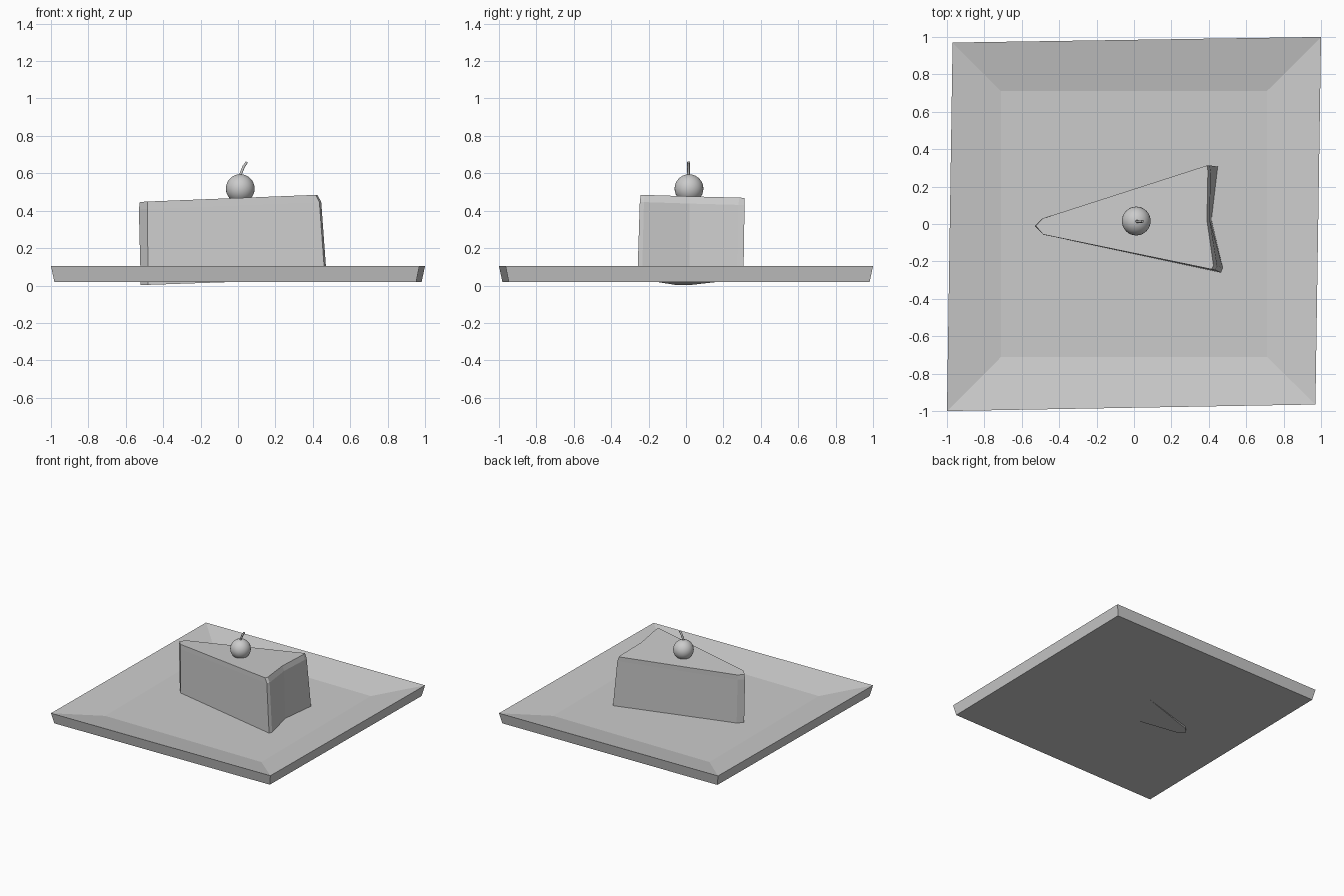
import bpy, bmesh
from mathutils import Vector

if "Cube" in bpy.data.objects:
    bpy.data.objects.remove(bpy.data.objects["Cube"])


def loft(name, rings):
    """Skin a stack of equal-length rings and cap both ends."""
    bm = bmesh.new()
    vr = [[bm.verts.new(p) for p in r] for r in rings]
    n = len(vr[0])
    for a, b in zip(vr, vr[1:]):
        for i in range(n):
            j = (i + 1) % n
            bm.faces.new((a[i], a[j], b[j], b[i]))
    bm.faces.new(vr[0][::-1])
    bm.faces.new(vr[-1])
    bmesh.ops.recalc_face_normals(bm, faces=bm.faces)
    me = bpy.data.meshes.new(name)
    bm.to_mesh(me)
    bm.free()
    ob = bpy.data.objects.new(name, me)
    bpy.context.collection.objects.link(ob)
    return ob


# Square plate: slightly skewed rim, sloping down to a flat well
rim = [(-1, -1), (0.97, -0.965), (1, 1), (-0.97, 0.97)]
well = [(-0.71, -0.71), (0.71, -0.71), (0.71, 0.71), (-0.71, 0.71)]
loft("plate", [
    [(x * 0.982, y * 0.982, 0.02) for x, y in rim],
    [(x, y, 0.105) for x, y in rim],
    [(x, y, 0.05) for x, y in well],
])

# Cake slice: wedge outline with blunt tip and notched back, slightly tilted
base = [(-0.52, -0.01), (-0.48, -0.058), (0.465, -0.26), (0.475, -0.235),
        (0.415, 0.02), (0.445, 0.275), (0.45, 0.307), (-0.48, 0.03)]
upper = [(-0.53, -0.01), (-0.485, -0.057), (0.435, -0.247), (0.445, -0.225),
         (0.405, 0.02), (0.41, 0.28), (0.405, 0.313), (-0.49, 0.03)]
top = [(-0.525, -0.01), (-0.485, -0.056), (0.415, -0.242), (0.425, -0.222),
       (0.39, 0.02), (0.395, 0.285), (0.39, 0.313), (-0.488, 0.03)]


def tilted(outline, z, sy=-0.027):
    return [(x, y, z + 0.034 * x + sy * y) for x, y in outline]


loft("cake_slice", [tilted(base, 0.02, 0), tilted(upper, 0.425),
                    tilted(top, 0.464)])

# Cherry
bpy.ops.mesh.primitive_uv_sphere_add(segments=32, ring_count=16, radius=0.077,
                                     location=(0.012, 0.016, 0.518))
bpy.context.object.name = "cherry"
bpy.ops.object.shade_smooth()

# Cherry stem: bent tapered tube
cu = bpy.data.curves.new("cherry_stem", "CURVE")
cu.dimensions = "3D"
cu.bevel_depth = 0.008
cu.bevel_resolution = 1
cu.use_fill_caps = True
sp = cu.splines.new("POLY")
path = [(0.012, 0.57), (0.016, 0.60), (0.03, 0.635), (0.047, 0.66)]
sp.points.add(len(path) - 1)
for p, (x, z) in zip(sp.points, path):
    p.co = (x, 0.014, z, 1)
bpy.context.collection.objects.link(bpy.data.objects.new("cherry_stem", cu))
